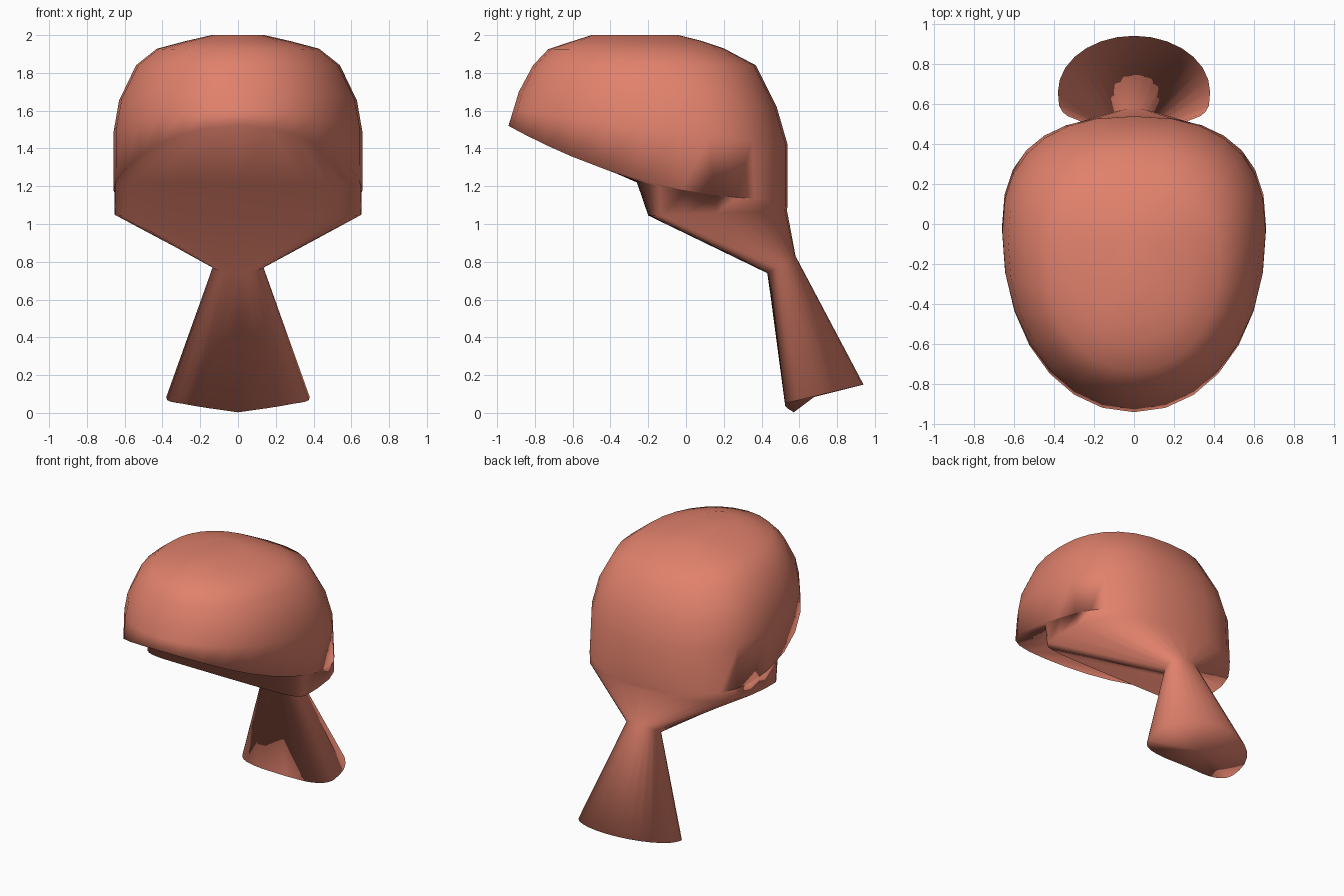
import bpy, bmesh, math

if "Cube" in bpy.data.objects:
    bpy.data.objects.remove(bpy.data.objects["Cube"])

SEG = 28


def ring(w, yf, ym, yb, zf, zb, nf=2.1, nb=2.4, p=1.0, dent=0.0):
    """Tilted egg-shaped loop: half width, front/middle/back y, front/back z."""
    pts = []
    for i in range(SEG):
        a = 2 * math.pi * i / SEG
        s, c = math.sin(a), -math.cos(a)          # starts at the front centre
        n = nf if c < 0 else nb
        x = w * math.copysign(abs(s) ** (2 / n), s) if abs(s) > 1e-6 else 0.0
        k = abs(c) ** (2 / n) if abs(c) > 1e-6 else 0.0
        y = ym - (ym - yf) * k if c < 0 else ym + (yb - ym) * k
        t = (yb - y) / (yb - yf)
        z = zb + (zf - zb) * max(t, 0) ** p
        if dent and c < 0:
            d = max(0, 1 - abs(x) / (0.8 * w))
            y += dent * d
            z -= 0.6 * dent * d
        pts.append((x, y, z))
    return pts


rings = [
    # flared tail, tip to knot
    ring(.38, .50, .66, .94, .045, .15, 3.5, 2.0, dent=.07),
    ring(.13, .43, .50, .58, .74, .83, 2.5, 2.0),
    # funnel and step under the head
    ring(.655, -.20, .0, .535, 1.045, 1.07, 7.0, 2.5),
    ring(.655, -.26, .0, .537, 1.22, 1.10, 5.0, 2.5),
    # front brim edge
    ring(.66, -.94, -.02, .538, 1.52, 1.13, 2.1, 2.5, p=2.1),
    # dome
    ring(.658, -.915, -.04, .538, 1.60, 1.42),
    ring(.63, -.885, -.08, .48, 1.70, 1.62),
    ring(.54, -.81, -.14, .37, 1.84, 1.84),
    ring(.43, -.73, -.20, .20, 1.925, 1.93),
    ring(.28, -.61, -.25, .08, 1.965, 1.97),
    ring(.14, -.50, -.27, -.04, 2.0, 2.0),
]

# Loft the loops into one closed skin
bm = bmesh.new()
loops = [[bm.verts.new(p) for p in r] for r in rings]
for lo, hi in zip(loops, loops[1:]):
    for i in range(SEG):
        j = (i + 1) % SEG
        bm.faces.new((lo[i], lo[j], hi[j], hi[i]))

# Close the tail tip and the crown
bm.faces.new(loops[-1])
tip = bm.verts.new((0, .68, .085))
for i in range(SEG):
    bm.faces.new((loops[0][(i + 1) % SEG], loops[0][i], tip))
bmesh.ops.recalc_face_normals(bm, faces=bm.faces[:])
for f in bm.faces:
    f.smooth = True

mesh = bpy.data.meshes.new("hair_with_tail")
bm.to_mesh(mesh)
bm.free()
hair = bpy.data.objects.new("hair_with_tail", mesh)
bpy.context.collection.objects.link(hair)

mat = bpy.data.materials.new("coral")
mat.diffuse_color = (0.75, 0.22, 0.15, 1)
mat.use_nodes = True
mat.node_tree.nodes["Principled BSDF"].inputs["Base Color"].default_value = mat.diffuse_color
mesh.materials.append(mat)
